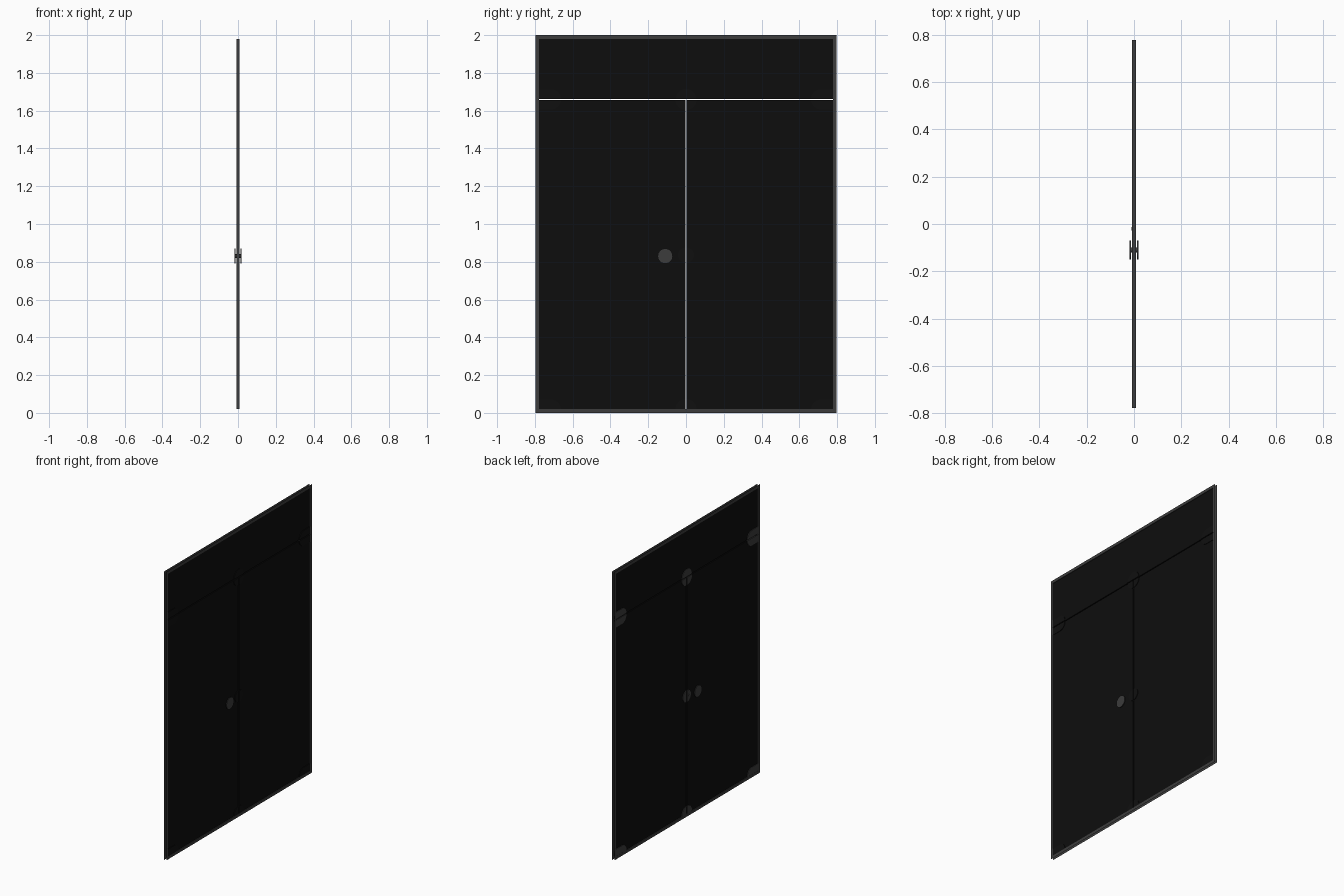
import bpy, bmesh, math

if "Cube" in bpy.data.objects:
    bpy.data.objects.remove(bpy.data.objects["Cube"])

YI, YO = 0.777, 0.797      # frame inner / outer half width
ZB, ZT, H = 0.02, 1.98, 2.0
ZD, GAP = 1.66, 0.003      # door head height, half clearance
FX, GX, PX = 0.008, 0.004, 0.0075  # half depths: frame, glass, fittings


def material(name, v, a=1.0):
    m = bpy.data.materials.new(name)
    m.diffuse_color = (v, v, v, a)
    m.use_nodes = True
    m.node_tree.nodes["Principled BSDF"].inputs["Base Color"].default_value = m.diffuse_color
    return m


METAL = material("dark_metal", 0.045)
GLASS = material("dark_glass", 0.004, 0.92)
BLACK = material("black_metal", 0.005)


def finish(bm, name, mat):
    bmesh.ops.recalc_face_normals(bm, faces=bm.faces)
    me = bpy.data.meshes.new(name)
    bm.to_mesh(me)
    bm.free()
    me.materials.append(mat)
    ob = bpy.data.objects.new(name, me)
    bpy.context.collection.objects.link(ob)
    return ob


def slab(name, pts, x0, x1, mat):
    """Extrude a (y, z) outline from x0 to x1."""
    bm = bmesh.new()
    f = bm.faces.new([bm.verts.new((x0, y, z)) for y, z in pts])
    r = bmesh.ops.extrude_face_region(bm, geom=[f])
    for v in r["geom"]:
        if isinstance(v, bmesh.types.BMVert):
            v.co.x = x1
    return finish(bm, name, mat)


def rect(y0, y1, z0, z1):
    return [(y0, z0), (y1, z0), (y1, z1), (y0, z1)]


def sector(cy, cz, r, a0, a1, n=12):
    pts = []
    for i in range(n + 1):
        a = math.radians(a0 + (a1 - a0) * i / n)
        pts.append((cy + r * math.cos(a), cz + r * math.sin(a)))
    return pts


def disc(name, y, z, r, x0, x1, n=32):
    ob = slab(name, sector(y, z, r, 0, 360 * (n - 1) / n, n - 1), x0, x1, METAL)
    bpy.context.view_layer.objects.active = ob
    ob.select_set(True)
    bpy.ops.object.shade_smooth_by_angle()
    ob.select_set(False)


def fitting(name, pts):
    # metal on one side of the glass, black backing plate on the other
    slab(name, pts, -PX, 0, METAL)
    slab(name + "_backing", pts, 0, PX, BLACK)


# Frame: channel section open towards the wall
bm = bmesh.new()
rings = []
for w, z0, z1, x in ((YO, 0, H, -FX), (YI, ZB, ZT, -FX), (YI, ZB, ZT, FX), (YO, 0, H, FX)):
    rings.append([bm.verts.new((x, y, z)) for y, z in rect(-w, w, z0, z1)])
for a, b in zip(rings, rings[1:]):
    for i in range(4):
        j = (i + 1) % 4
        bm.faces.new((a[i], a[j], b[j], b[i]))
finish(bm, "frame", METAL)

# Glass panels
slab("transom_glass", rect(-YI, YI, ZD + GAP, ZT), -GX, GX, GLASS)
slab("left_door_glass", rect(-YI, -GAP, ZB, ZD - GAP), -GX, GX, GLASS)
slab("right_door_glass", rect(GAP, YI, ZB, ZD - GAP), -GX, GX, GLASS)

# Centre transom patch
R = 0.053
fitting("transom_centre_patch", sector(0, ZD + GAP, R, 0, 180, 20))

for s, side in ((-1, "left"), (1, "right")):
    def flip(pts):
        return [(s * y, z) for y, z in pts]
    # Patches at the meeting stiles
    c = (GAP, ZD - GAP)
    fitting(side + "_top_centre_patch", flip([c] + sector(*c, R, 0, -90)))
    c = (GAP, ZB)
    fitting(side + "_bottom_centre_patch", flip([c] + sector(*c, R, 0, 90)))
    # Hinge patches at the jambs, rounded on the inner corner
    cy = YI - 0.065
    for nm, z, d in (("transom_hinge_patch", ZD + GAP, 1),
                     ("top_hinge_patch", ZD - GAP, -1),
                     ("bottom_hinge_patch", ZB, 1)):
        arc = sector(cy, z, 0.05, 90 * d, 180 * d)
        fitting(side + "_" + nm, flip([(YI, z), (YI, z + 0.05 * d)] + arc))
    # Lock halves
    fitting(side + "_lock_plate", flip(sector(GAP, 0.835, 0.04, -90, 90, 20)))

# Key cylinder
disc("lock_cylinder", -0.02, 0.835, 0.007, -0.011, -PX, 16)

# Round handle through the door
disc("handle_spindle", -0.11, 0.83, 0.01, -0.014, 0.014, 20)
for s, side in ((-1, "inner"), (1, "outer")):
    disc(side + "_handle_disc", -0.11, 0.83, 0.04, s * 0.013, s * 0.018)
